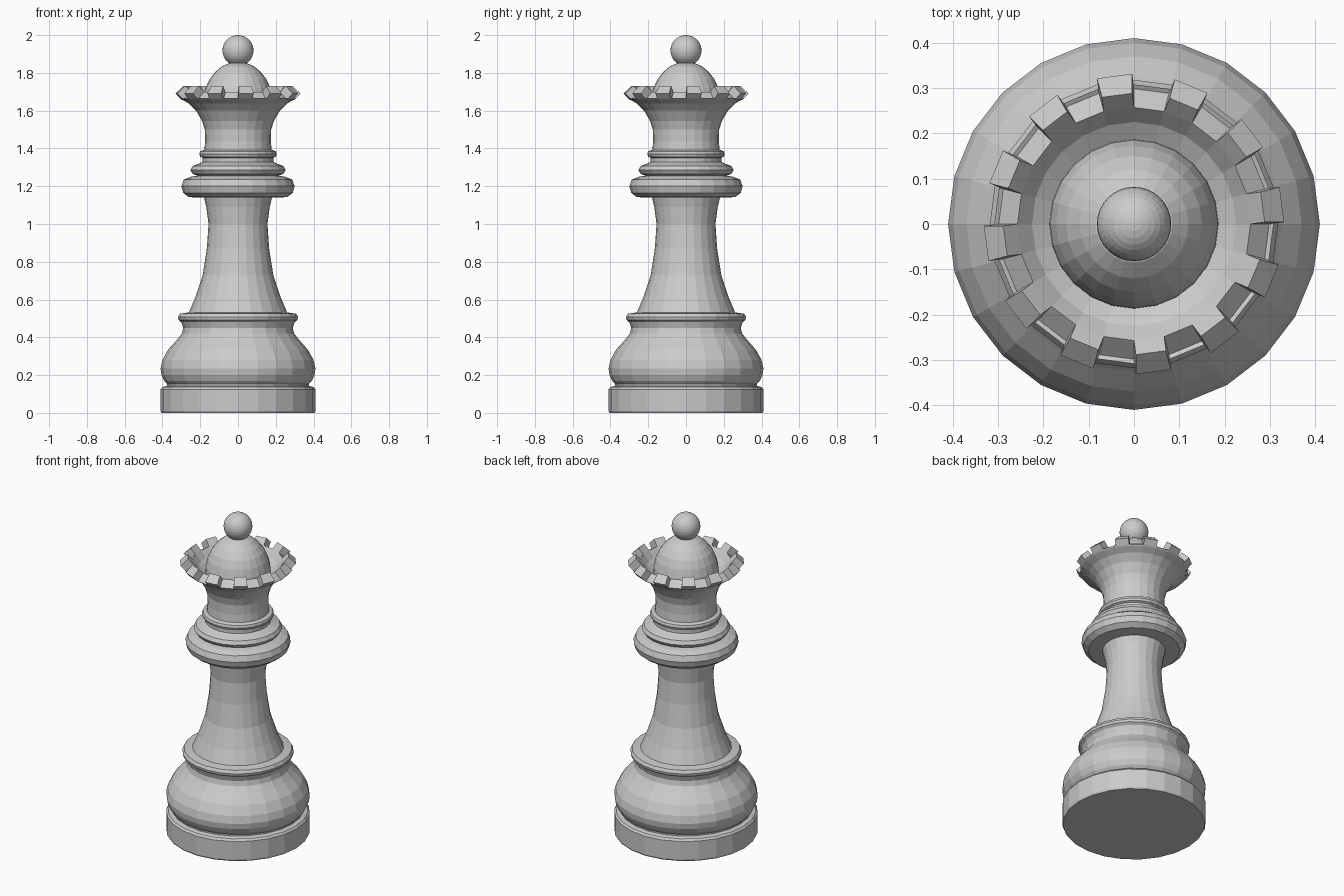
import bpy, bmesh
from math import cos, sin, pi

if "Cube" in bpy.data.objects:
    bpy.data.objects.remove(bpy.data.objects["Cube"])

SIDES = 24


def lathe(name, profile, closed=False):
    """Revolve (radius, z) points into a faceted solid; returns object and face rings."""
    bm = bmesh.new()
    loops = []
    for r, z in profile:
        if r == 0:
            loops.append([bm.verts.new((0, 0, z))] * SIDES)
        else:
            loops.append([bm.verts.new((r * cos(2 * pi * i / SIDES), r * sin(2 * pi * i / SIDES), z))
                          for i in range(SIDES)])
    pairs = list(zip(loops, loops[1:]))
    for a, b in pairs:
        for i in range(SIDES):
            j = (i + 1) % SIDES
            corners = list(dict.fromkeys([a[i], a[j], b[j], b[i]]))
            bm.faces.new(corners)
    # flat end caps
    if profile[0][0] > 0:
        bm.faces.new(loops[0][::-1])
    if profile[-1][0] > 0:
        bm.faces.new(loops[-1])
    return finish(name, bm)


def finish(name, bm):
    bmesh.ops.recalc_face_normals(bm, faces=bm.faces)
    mesh = bpy.data.meshes.new(name)
    bm.to_mesh(mesh)
    bm.free()
    obj = bpy.data.objects.new(name, mesh)
    bpy.context.collection.objects.link(obj)
    return obj


# Foot disc, bulging base, ledge, stem, collars and flared crown bowl in one turned profile
FLOOR_OUT, FLOOR_IN = (0.300, 1.658), (0.257, 1.698)
body = lathe("turned_body", [
    (0.405, 0), (0.41, 0.01), (0.41, 0.125), (0.40, 0.137), (0.375, 0.143), (0.375, 0.152),
    (0.39, 0.168), (0.405, 0.20), (0.41, 0.235), (0.40, 0.28), (0.37, 0.335), (0.325, 0.385),
    (0.297, 0.42), (0.29, 0.45), (0.30, 0.48), (0.315, 0.492), (0.318, 0.507), (0.308, 0.525),
    (0.26, 0.532),
    (0.225, 0.615), (0.187, 0.73), (0.165, 0.87), (0.156, 1.0), (0.168, 1.09), (0.18, 1.14),
    (0.26, 1.142), (0.29, 1.165), (0.30, 1.20), (0.287, 1.235), (0.25, 1.25), (0.215, 1.256),
    (0.24, 1.265), (0.252, 1.285), (0.24, 1.307), (0.205, 1.32), (0.187, 1.328), (0.187, 1.35),
    (0.20, 1.356), (0.205, 1.37), (0.20, 1.385), (0.178, 1.393),
    (0.174, 1.44), (0.176, 1.50), (0.19, 1.545), (0.222, 1.60), (0.26, 1.638), (0.308, 1.665),
    FLOOR_OUT, FLOOR_IN, (0.225, 1.66), (0.185, 1.635), (0, 1.63),
])

# Crown teeth: every second rim face pushed outward along its normal
bm = bmesh.new()
bm.from_mesh(body.data)
bm.faces.ensure_lookup_table()
rim = [f for f in bm.faces
       if all(min(abs(v.co.z - FLOOR_OUT[1]), abs(v.co.z - FLOOR_IN[1])) < 0.001 for v in f.verts)]
for face in rim[::2]:
    normal = face.normal.copy()
    out = bmesh.ops.extrude_discrete_faces(bm, faces=[face])["faces"]
    for f in out:
        bmesh.ops.translate(bm, vec=normal * 0.046, verts=f.verts)
bm.to_mesh(body.data)
bm.free()

# Dome inside the crown
lathe("crown_dome", [
    (0.187, 1.62), (0.185, 1.67), (0.172, 1.72), (0.15, 1.768), (0.12, 1.806),
    (0.085, 1.835), (0.045, 1.852), (0, 1.858),
])

# Ball on top
bm = bmesh.new()
bmesh.ops.create_uvsphere(bm, u_segments=32, v_segments=16, radius=0.082)
bmesh.ops.translate(bm, vec=(0, 0, 1.918), verts=bm.verts)
finish("top_ball", bm)
